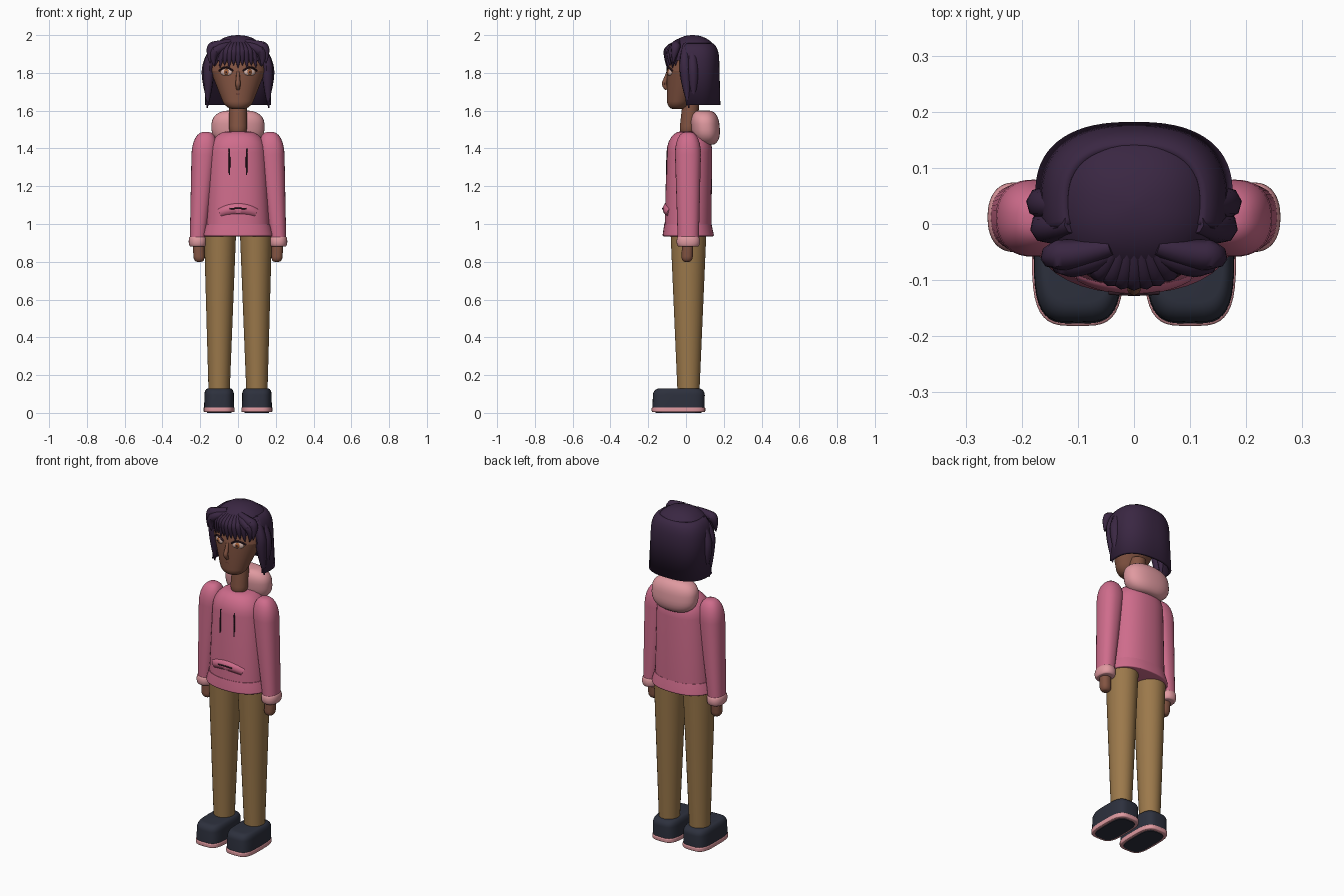
import bpy, bmesh
from math import sin, cos, pi, copysign

old = bpy.data.objects.get("Cube")
if old:
    bpy.data.objects.remove(old, do_unlink=True)


def material(name, *rgb):
    mat = bpy.data.materials.new(name)
    mat.use_nodes = True
    mat.diffuse_color = (*rgb, 1)
    mat.node_tree.nodes["Principled BSDF"].inputs["Base Color"].default_value = (*rgb, 1)
    return mat


rose = material("rose fabric", .62, .15, .26)
blush = material("blush fabric", .74, .32, .35)
tan = material("tan trousers", .33, .19, .07)
navy = material("navy shoe", .026, .03, .047)
plum = material("plum hair", .042, .02, .055)
brown = material("brown skin", .23, .09, .055)
cream = material("cream eye", .65, .45, .4)
amber = material("amber iris", .35, .11, .035)
dark = material("dark line", .03, .012, .02)
lips = material("lip brown", .12, .035, .03)

parts = []
corner_angles = [pi / 2 * k / 6 for k in range(7)]
even_taper = (1, 1, 1, 1)
pointed_taper = (.6, 1, 1, .1)


def add_object(name, mesh, mat):
    mesh.materials.clear()
    mesh.materials.append(mat)
    ob = bpy.data.objects.new(name, mesh)
    bpy.context.collection.objects.link(ob)
    parts.append(ob)
    return ob


def mesh_from(bm, name):
    mesh = bpy.data.meshes.new(name)
    bm.to_mesh(mesh)
    bm.free()
    return mesh


def superellipse(angle, power):
    """Point on a unit superellipse, measured from the back."""
    return [copysign(abs(c) ** (2 / power), c) for c in (sin(angle), cos(angle))]


def column(name, mat, low, high, round_low=0, round_high=0, flat=.2, power=2.3, span=None, n=40):
    """Tapered column between two sections (x, y, z, x radius, y radius).
    Its ends are rounded over the given heights; flat is the width left at the tip.
    A span leaves the front open."""
    bottom, top = low[2], high[2]
    levels = [(bottom + round_low * (1 - cos(a)), sin(a)) for a in corner_angles]
    levels += [(top - round_high * (1 - cos(a)), sin(a)) for a in reversed(corner_angles)]
    if span is None:
        angles = [2 * pi * i / n for i in range(n)]
    else:
        angles = [span * (2 * i / (n - 1) - 1) for i in range(n)]
    bm = bmesh.new()
    loops = []
    for z, swell in levels:
        t = (z - bottom) / (top - bottom)
        x, y, _, rx, ry = [a + (b - a) * t for a, b in zip(low, high)]
        scale = flat + (1 - flat) * swell if span is None or t > .5 else 1
        loop = []
        for angle in angles:
            u, v = superellipse(angle, power)
            loop.append(bm.verts.new((x + u * rx * scale, y + v * ry * scale, z)))
        loops.append(loop)
    for lower, upper in zip(loops, loops[1:]):
        for i in range(n if span is None else n - 1):
            j = (i + 1) % n
            bm.faces.new((lower[i], lower[j], upper[j], upper[i]))
    if span is None:
        bm.faces.new(loops[0])
        bm.faces.new(loops[-1])
    bmesh.ops.remove_doubles(bm, verts=bm.verts, dist=.00001)
    bmesh.ops.recalc_face_normals(bm, faces=bm.faces)
    return add_object(name, mesh_from(bm, name), mat)


def strands(name, mat, paths, radius, taper, mirror=False):
    """Tubes along smooth paths, thinned by the taper."""
    if mirror:
        paths = paths + [[(-x, y, z) for x, y, z in path] for path in paths]
    curve = bpy.data.curves.new(name, "CURVE")
    curve.dimensions = "3D"
    curve.bevel_depth = radius
    curve.bevel_resolution = 2
    curve.resolution_u = 6
    curve.use_fill_caps = True
    for path in paths:
        spline = curve.splines.new("NURBS")
        spline.points.add(len(path) - 1)
        for point, position, width in zip(spline.points, path, taper):
            point.co = (*position, 1)
            point.radius = width
        spline.order_u = 3
        spline.use_endpoint_u = True
    helper = bpy.data.objects.new(name, curve)
    bpy.context.collection.objects.link(helper)
    graph = bpy.context.evaluated_depsgraph_get()
    mesh = bpy.data.meshes.new_from_object(helper.evaluated_get(graph))
    bpy.data.objects.remove(helper, do_unlink=True)
    return add_object(name, mesh, mat)


def ball(name, mat, location, size, turn=0):
    bm = bmesh.new()
    bmesh.ops.create_uvsphere(bm, u_segments=20, v_segments=12, radius=1)
    bmesh.ops.scale(bm, vec=size, verts=bm.verts)
    ob = add_object(name, mesh_from(bm, name), mat)
    ob.location = location
    ob.rotation_euler.z = turn


# Hoodie body, hem, hood and neck
column("hoodie_body", rose, (0, .01, .95, .17, .124), (0, .02, 1.49, .147, .12), 0, .11, flat=.4)
column("hoodie_hem", rose, (0, .012, .935, .19, .137), (0, .01, 1, .172, .125), .01, 0, flat=.95)
column("hood", blush, (0, .11, 1.42, .14, .076), (0, .095, 1.6, .14, .076), .08, .07, flat=.4)
column("neck", brown, (0, .008, 1.46, .05, .047), (0, .03, 1.68, .045, .044), .06, power=2)

# Pocket and drawstrings
strands("front_pocket", rose, [[(-.09, -.075, 1.06), (-.05, -.09, 1.08),
                                (.05, -.09, 1.08), (.09, -.075, 1.06)]], .036, (.8, 1, 1, .8))
strands("pocket_seam", dark, [[(-.045, -.122, 1.08), (0, -.126, 1.085), (.045, -.122, 1.08)]], .004, even_taper)
strands("drawstring", dark, [[(.045, -.1, 1.26), (.045, -.103, 1.34), (.045, -.095, 1.4)]],
        .0045, even_taper, mirror=True)

# Head, nose and mouth
column("jaw", brown, (0, -.045, 1.61, .066, .055), (0, .008, 1.81, .145, .109), .04, 0, flat=.5, power=2)
column("skull", brown, (0, .008, 1.81, .145, .109), (0, .035, 1.96, .14, .11), 0, .1, flat=.3, power=2)
strands("nose", brown, [[(0, -.095, 1.81), (0, -.106, 1.77), (0, -.12, 1.735), (0, -.1, 1.715)]],
        .014, (.5, .8, 1, .7))
strands("mouth", lips, [[(-.036, -.086, 1.687), (0, -.108, 1.69), (.036, -.086, 1.687)]], .006, (.4, 1, .4))
strands("lash", dark, [[(.026, -.099, 1.81), (.05, -.1, 1.83), (.08, -.09, 1.83), (.1, -.07, 1.81)]],
        .005, even_taper, mirror=True)

# Limbs, shoes and eyes on both sides
for side, s in (("left", 1), ("right", -1)):
    column(side + "_sleeve", rose, (s * .213, .012, .92, .042, .056), (s * .17, .01, 1.487, .074, .072), 0, .12)
    wrist = s * .213
    column(side + "_cuff", blush, (wrist, .012, .88, .048, .062), (wrist, .012, .935, .048, .062),
           .027, .027, flat=.8)
    column(side + "_hand", brown, (s * .205, .005, .8, .03, .03), (s * .21, .01, .92, .03, .03), .03, flat=.4)
    foot = s * .1
    column(side + "_trouser_leg", tan, (foot, .013, .11, .056, .058), (s * .095, .013, .96, .085, .095), power=2)
    column(side + "_shoe", navy, (foot, -.04, .02, .079, .138), (foot, -.037, .13, .078, .137),
           0, .035, flat=.75, power=3.6)
    column(side + "_sole_rim", blush, (foot, -.04, .004, .082, .142), (foot, -.04, .03, .082, .142),
           .008, .006, flat=.95, power=3.6)
    column(side + "_sole_plate", navy, (foot, -.04, 0, .065, .122), (foot, -.04, .006, .065, .122), power=3.6)
    eye, turn = s * .061, s * .35
    ball(side + "_eye", cream, (eye, -.086, 1.803), (.033, .011, .019), turn)
    ball(side + "_iris", amber, (eye, -.091, 1.804), (.015, .01, .016), turn)
    ball(side + "_pupil", dark, (eye, -.095, 1.804), (.007, .008, .008), turn)

# Hair crown and hanging back curtain
column("hair_crown", plum, (0, .037, 1.865, .152, .137), (0, .035, 2, .15, .135), 0, .12, flat=.05)
curtain = column("hair_curtain", plum, (0, .05, 1.63, .168, .124), (0, .038, 1.95, .155, .128),
                 0, .08, flat=.75, power=2.5, span=pi * .6)
shell = curtain.modifiers.new("thickness", "SOLIDIFY")
shell.thickness = .016
shell.offset = 0

# Locks beside the face and tufts at the temples
strands("side_locks", plum, [
    [(.11, 0, 1.95), (.158, -.01, 1.88), (.155, 0, 1.74), (.163, .015, 1.615)],
    [(.12, .03, 1.94), (.165, .035, 1.86), (.162, .04, 1.74), (.158, .04, 1.64)]],
    .029, pointed_taper, mirror=True)
strands("temple_tufts", plum, [
    [(.04, -.04, 1.965), (.1, -.055, 1.945), (.155, -.055, 1.935), (.148, -.07, 1.85)],
    [(.04, -.05, 1.95), (.09, -.07, 1.935), (.14, -.065, 1.9), (.125, -.07, 1.835)]],
    .027, pointed_taper, mirror=True)

# Fringe fanning from the crown
fringe = []
for i in range(-5, 6):
    t = i / 5
    front = -.1 + .045 * t * t
    tip = 1.826 + .014 * (i % 2)
    fringe.append([(t * .05, -.035, 1.965), (t * .09, front, 1.935), (t * .11, front, 1.885), (t * .12, front, tip)])
strands("fringe", plum, fringe, .019, pointed_taper)

# Smooth shading with crisp rims
bpy.ops.object.select_all(action="DESELECT")
for ob in parts:
    ob.select_set(True)
bpy.context.view_layer.objects.active = parts[0]
bpy.ops.object.shade_smooth_by_angle(angle=pi / 4)
